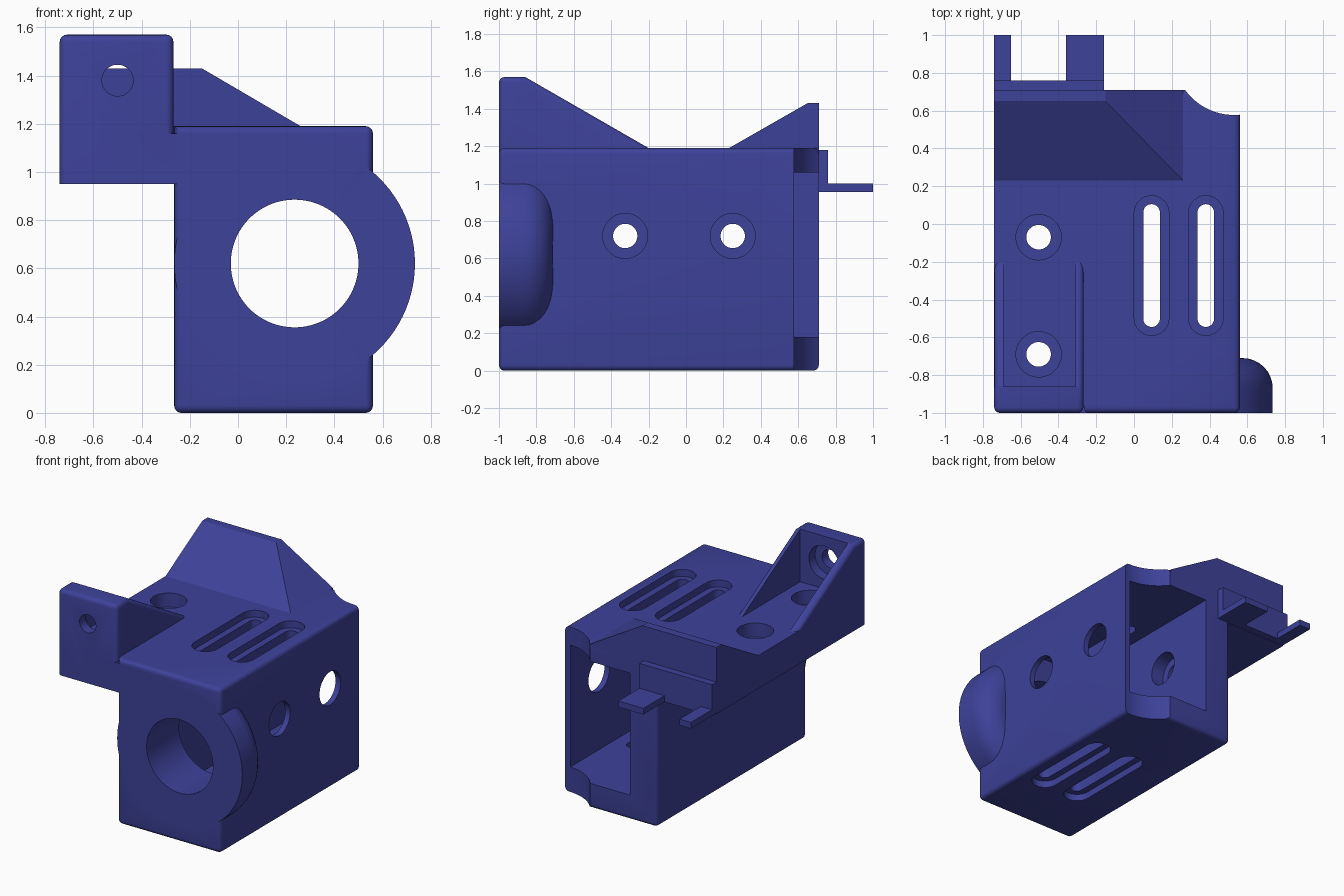
import bpy, bmesh, math
from mathutils import Matrix, Vector

if "Cube" in bpy.data.objects:
    bpy.data.objects.remove(bpy.data.objects["Cube"])

blue = bpy.data.materials.new("dark_blue_plastic")
blue.diffuse_color = (0.047, 0.054, 0.319, 1)
blue.use_nodes = True
blue.node_tree.nodes["Principled BSDF"].inputs["Base Color"].default_value = blue.diffuse_color


def make(name, bm):
    bmesh.ops.recalc_face_normals(bm, faces=bm.faces[:])
    me = bpy.data.meshes.new(name)
    bm.to_mesh(me)
    bm.free()
    me.materials.append(blue)
    ob = bpy.data.objects.new(name, me)
    bpy.context.collection.objects.link(ob)
    return ob


def hull(name, pts, keep=None, r=0.03):
    """Convex solid; edges for which keep(v1, v2) holds are rounded."""
    bm = bmesh.new()
    for p in pts:
        bm.verts.new(p)
    bmesh.ops.convex_hull(bm, input=bm.verts[:])
    bmesh.ops.dissolve_limit(bm, angle_limit=0.01, verts=bm.verts[:], edges=bm.edges[:])
    if keep:
        es = [e for e in bm.edges if keep(e.verts[0].co, e.verts[1].co)]
        bmesh.ops.bevel(bm, geom=es, offset=r, segments=4, profile=0.5, affect='EDGES')
    return make(name, bm)


def box(name, x0, x1, y0, y1, z0, z1, keep=None):
    return hull(name, [(x, y, z) for x in (x0, x1) for y in (y0, y1) for z in (z0, z1)], keep)


def cyl(name, axis, a, b, r, seg=48):
    """Cylinder from point a to point b."""
    a, b = Vector(a), Vector(b)
    rot = {'x': Matrix.Rotation(math.pi / 2, 4, 'Y'),
           'y': Matrix.Rotation(math.pi / 2, 4, 'X'), 'z': Matrix()}[axis]
    bm = bmesh.new()
    bmesh.ops.create_cone(bm, cap_ends=True, segments=seg, radius1=r, radius2=r,
                          depth=(b - a).length, matrix=Matrix.Translation((a + b) / 2) @ rot)
    return make(name, bm)


def slot(name, x, y0, y1, r, z0, z1):
    """Upright stadium-shaped cutter."""
    pts = []
    for cy, s in ((y0 + r, math.pi), (y1 - r, 0)):
        for i in range(17):
            t = s + math.pi * i / 16
            pts += [(x + r * math.cos(t), cy + r * math.sin(t), z) for z in (z0, z1)]
    return hull(name, pts)


def boolean(ob, others, op):
    for o in others:
        m = ob.modifiers.new(op, 'BOOLEAN')
        m.operation, m.object, m.solver = op, o, 'EXACT'
        bpy.context.view_layer.objects.active = ob
        bpy.ops.object.modifier_apply(modifier=m.name)
        bpy.data.objects.remove(o, do_unlink=True)


# Main box, rounded everywhere except where the shelf joins it
housing = box("housing", -0.265, 0.56, -1, 0.71, 0, 1.19,
              lambda a, b: not (a.x < 0 and b.x < 0 and a.z > 1 and b.z > 1))

# Side shelf and the filler joining it to the front face
shelf = box("shelf", -0.74, 0, -0.96, 0.71, 0.95, 1.19)
filler = box("filler", -0.5, 0.1, -1, -0.8, 0.95, 1.16)

# Tall front bracket with sloped cheeks
prof = [(-1, 0.95), (-1, 1.57), (-0.86, 1.57), (-0.2, 1.19), (-0.2, 0.95)]
bracket = hull("bracket", [(x, y, z) for x in (-0.74, -0.268) for y, z in prof],
               lambda a, b: max(a.z, b.z) > 1.3 and not (a.y > -0.9 and b.y > -0.9 and a.x != b.x))

# Hipped wedge at the rear
wedge = hull("wedge", [(x, y, z) for x in (-0.74, 0.26) for y in (0.23, 0.71) for z in (1.1, 1.19)]
             + [(x, y, 1.43) for x in (-0.74, -0.15) for y in (0.65, 0.71)])

# Round boss around the front bore, with a domed back
bm = bmesh.new()
cx, cz = 0.235, 0.62
pts = [(0, -1), (0.5, -1), (0.5, -0.87)]
pts += [(0.34 + 0.16 * math.cos(t * math.pi / 16), -0.87 + 0.16 * math.sin(t * math.pi / 16))
        for t in range(1, 9)] + [(0, -0.71)]
vs = [bm.verts.new((cx + r, y, cz)) for r, y in pts]
es = [bm.edges.new(p) for p in zip(vs, vs[1:])]
bmesh.ops.spin(bm, geom=vs + es, cent=(cx, 0, cz), axis=(0, 1, 0),
               angle=2 * math.pi, steps=96, use_duplicate=False)
bmesh.ops.remove_doubles(bm, verts=bm.verts[:], dist=1e-4)
boss = make("boss", bm)
# Keep the boss just clear of the left face
boss.data.transform(Matrix.Translation((cx, 0, cz)) @ Matrix.Diagonal((0.999, 1, 0.999, 1))
                    @ Matrix.Translation((-cx, 0, -cz)))

boolean(housing, [shelf, filler, bracket, wedge, boss], 'UNION')

# Inner chamber, front bore, rear corner scoop, bracket pocket
cuts = [box("chamber", -0.05, 0.52, -0.63, 0.9, 0.18, 1.06),
        cyl("bore", 'y', (cx, -1.2, cz), (cx, -0.5, cz), 0.265, 96),
        cyl("scoop", 'z', (0.53, 0.897, -0.2), (0.53, 0.897, 1.8), 0.32, 96),
        box("pocket", -0.69, -0.31, -0.86, -0.1, 1.19, 1.8)]
# Screw holes through both side walls, wide on the right
for y in (-0.325, 0.25):
    cuts += [cyl("side_access", 'x', (-0.15, y, 0.72), (0.8, y, 0.72), 0.12),
             cyl("side_screw", 'x', (-0.5, y, 0.72), (0, y, 0.72), 0.065)]
# Screw holes in the shelf
for y in (-0.07, -0.69):
    cuts += [cyl("shelf_sink", 'z', (-0.505, y, 1.09), (-0.505, y, 1.4), 0.12),
             cyl("shelf_screw", 'z', (-0.505, y, 0.8), (-0.505, y, 1.2), 0.065)]
# Screw hole in the bracket
cuts += [cyl("bracket_sink", 'y', (-0.5, -0.93, 1.38), (-0.5, -0.7, 1.38), 0.12),
         cyl("bracket_screw", 'y', (-0.5, -1.2, 1.38), (-0.5, -0.8, 1.38), 0.065)]
# Stepped vent slots in top and bottom
for x in (0.093, 0.38):
    cuts += [slot("vent", x, -0.545, 0.105, 0.044, -0.2, 1.4),
             slot("vent_step_top", x, -0.59, 0.15, 0.092, 1.14, 1.4),
             slot("vent_step_bottom", x, -0.59, 0.15, 0.092, -0.2, 0.05)]
boolean(housing, cuts, 'DIFFERENCE')

# Rear plate with two tabs
box("rear_plate", -0.74, -0.16, 0.70, 0.76, 0.955, 1.18)
box("narrow_tab", -0.74, -0.65, 0.75, 1.0, 0.955, 1.0)
box("wide_tab", -0.36, -0.16, 0.75, 1.0, 0.955, 1.0)

bpy.ops.object.select_all(action='DESELECT')
housing.select_set(True)
bpy.context.view_layer.objects.active = housing
bpy.ops.object.shade_smooth_by_angle(angle=math.radians(28))
